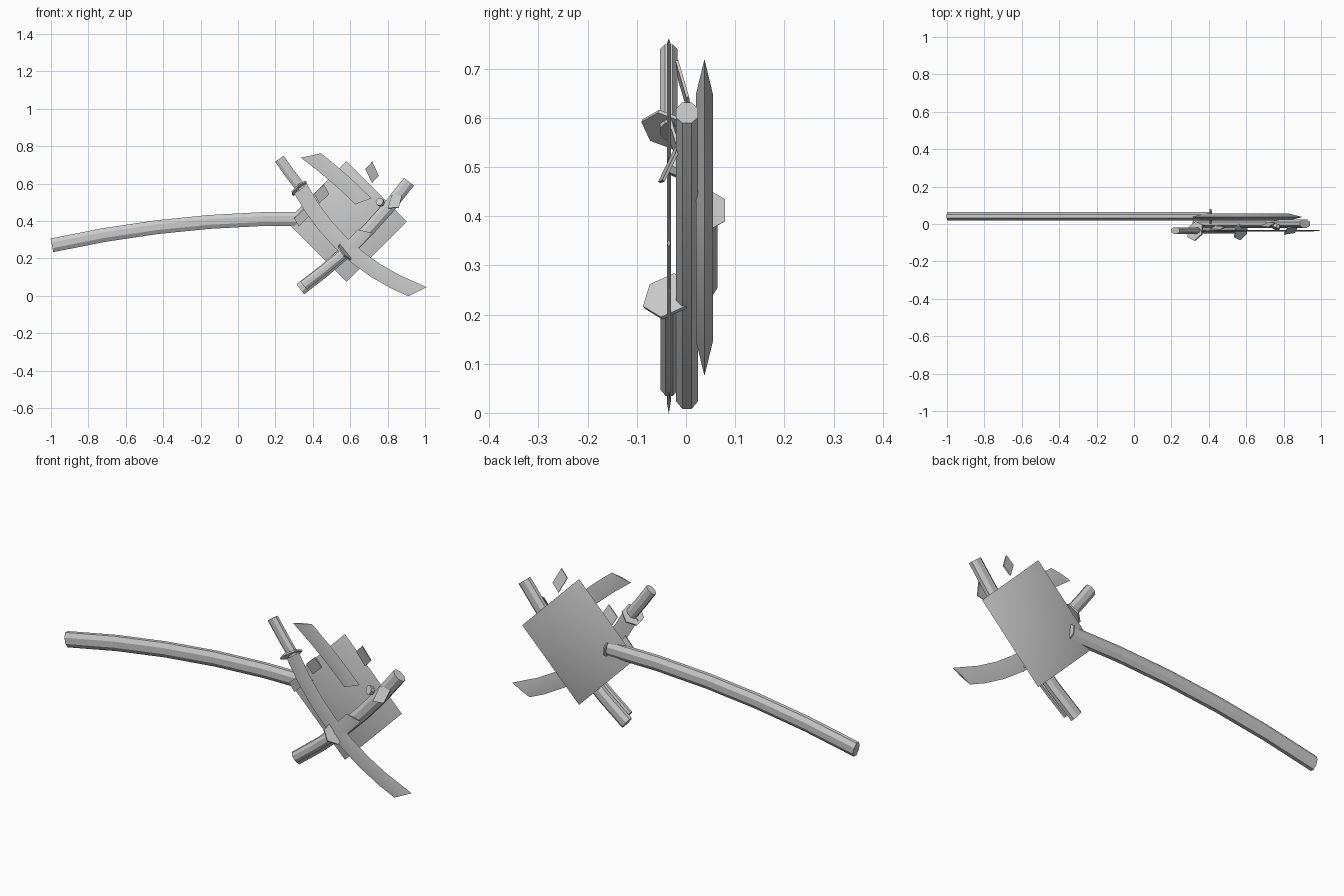
import bpy, bmesh, math
from mathutils import Vector, Matrix

if "Cube" in bpy.data.objects:
    bpy.data.objects.remove(bpy.data.objects["Cube"])


def finish(name, bm):
    bmesh.ops.recalc_face_normals(bm, faces=bm.faces)
    me = bpy.data.meshes.new(name)
    bm.to_mesh(me)
    bm.free()
    ob = bpy.data.objects.new(name, me)
    bpy.context.collection.objects.link(ob)
    bpy.ops.object.select_all(action='DESELECT')
    bpy.context.view_layer.objects.active = ob
    ob.select_set(True)
    bpy.ops.object.shade_smooth_by_angle(angle=math.radians(30))
    return ob


def arc(a, b, c, n):
    """Smooth bend from a to c that passes through b, as (x, z) points."""
    a, b, c = Vector(a), Vector(b), Vector(c)
    k = (b - a).length / ((b - a).length + (c - b).length)
    ctrl = (b - a * (1 - k) ** 2 - c * k * k) / (2 * k * (1 - k))
    return [a * (1 - t) ** 2 + ctrl * 2 * t * (1 - t) + c * t * t
            for t in [i / n for i in range(n + 1)]]


def sweep(name, path, y, w, d, sides=8, start_shear=0, end_shear=0):
    """Sweep an oval polygon (half width w in the xz plane, half depth d) along a path."""
    bm = bmesh.new()
    rings = []
    off = math.pi / sides if sides > 4 else 0
    fit = 1 / math.cos(off)
    for i, p in enumerate(path):
        p = Vector(p)
        t = (Vector(path[min(i + 1, len(path) - 1)]) - Vector(path[max(i - 1, 0)])).normalized()
        nrm = Vector((-t.y, t.x))
        shear = start_shear if i == 0 else end_shear if i == len(path) - 1 else 0
        ring = []
        for k in range(sides):
            a = 2 * math.pi * k / sides + off
            u = math.cos(a) * fit
            q = p + nrm * (w * u) + t * (shear * u)
            ring.append(bm.verts.new((q.x, y + d * math.sin(a) * fit, q.y)))
        rings.append(ring)
    for r, s in zip(rings, rings[1:]):
        for k in range(sides):
            j = (k + 1) % sides
            bm.faces.new((r[k], r[j], s[j], s[k]))
    bm.faces.new(rings[0])
    bm.faces.new(rings[-1])
    return finish(name, bm)


def disc(name, loc, normal, radius, thick, sides):
    """Thin polygonal disc facing along the given normal."""
    bm = bmesh.new()
    rot = Vector(normal).to_track_quat('Z', 'Y').to_matrix().to_4x4()
    bmesh.ops.create_cone(bm, cap_ends=True, segments=sides, radius1=radius,
                          radius2=radius, depth=thick,
                          matrix=Matrix.Translation(loc) @ rot)
    return finish(name, bm)


def shard(name, loc, w, h, angle, lean):
    """Loose skewed fragment of blade."""
    bm = bmesh.new()
    m = (Matrix.Translation(loc) @ Matrix.Rotation(math.radians(angle), 4, 'Y')
         @ Matrix.Rotation(math.radians(lean), 4, 'X'))
    bmesh.ops.create_cube(bm, size=1)
    for v in bm.verts:
        v.co = m @ Vector((v.co.x * w, v.co.y * 0.006, v.co.z * h + v.co.x * 0.02))
    return finish(name, bm)


# Square board standing on its corner, thin towards the rim
bm = bmesh.new()
rings = []
for y, r in ((0.02, 0.25), (0.0375, 0.322), (0.055, 0.25)):
    rings.append([bm.verts.new((0.58 + r * math.cos(k * math.pi / 2), y,
                                0.397 + r * math.sin(k * math.pi / 2))) for k in range(4)])
for r, s in zip(rings, rings[1:]):
    for k in range(4):
        bm.faces.new((r[k], r[(k + 1) % 4], s[(k + 1) % 4], s[k]))
bm.faces.new(rings[0])
bm.faces.new(rings[2])
finish("diamond_board", bm)

# Long curved shaft and its collar
sweep("long_shaft", arc((-0.995, 0.27), (-0.32, 0.38), (0.41, 0.412), 5), 0.042, 0.037, 0.0225)
disc("shaft_collar", (0.41, 0.04, 0.412), (1, 0, 0.1), 0.045, 0.006, 6)

# Curved scabbard with its cord knob
sweep("scabbard", arc((0.333, 0.035), (0.63, 0.285), (0.914, 0.61), 5), 0.002, 0.034, 0.0225)
disc("scabbard_knob", (0.76, -0.015, 0.50), (-0.4, -1, 0.4), 0.022, 0.02, 8)

# Whole sword: grip, guard and blade
sweep("whole_sword_grip", arc((0.221, 0.733), (0.28, 0.65), (0.34, 0.572), 2), -0.035, 0.028, 0.0175)
disc("whole_sword_guard", (0.328, -0.038, 0.575), (0.6, -0.3, -0.7), 0.055, 0.008, 6)
sweep("whole_sword_blade", arc((0.33, 0.58), (0.58, 0.255), (0.96, 0.022), 7),
      -0.035, 0.042, 0.004, 4, end_shear=0.035)

# Broken sword: grip, guard and stub
sweep("broken_sword_grip", arc((0.35, 0.055), (0.455, 0.135), (0.565, 0.225), 2), -0.034, 0.026, 0.0175)
disc("broken_sword_guard", (0.572, -0.036, 0.237), (0.75, -0.35, 0.6), 0.055, 0.008, 6)
sweep("broken_sword_stub", arc((0.565, 0.225), (0.62, 0.28), (0.68, 0.345), 3),
      -0.035, 0.036, 0.004, 4, end_shear=-0.02)

# Snapped-off blade end
sweep("broken_blade_end", arc((0.39, 0.75), (0.52, 0.645), (0.67, 0.505), 5),
      -0.035, 0.042, 0.004, 4, start_shear=0.035, end_shear=0.02)

# Scattered fragments
for i, (x, y, z, w, h, ang, lean) in enumerate((
        (0.717, -0.005, 0.66, 0.05, 0.085, -25, 15),
        (0.447, -0.022, 0.545, 0.07, 0.06, -28, 15),
        (0.34, -0.01, 0.42, 0.075, 0.05, -30, 10),
        (0.84, -0.033, 0.505, 0.055, 0.08, 15, -25))):
    shard("blade_fragment_%d" % (i + 1), (x, y, z), w, h, ang, lean)
